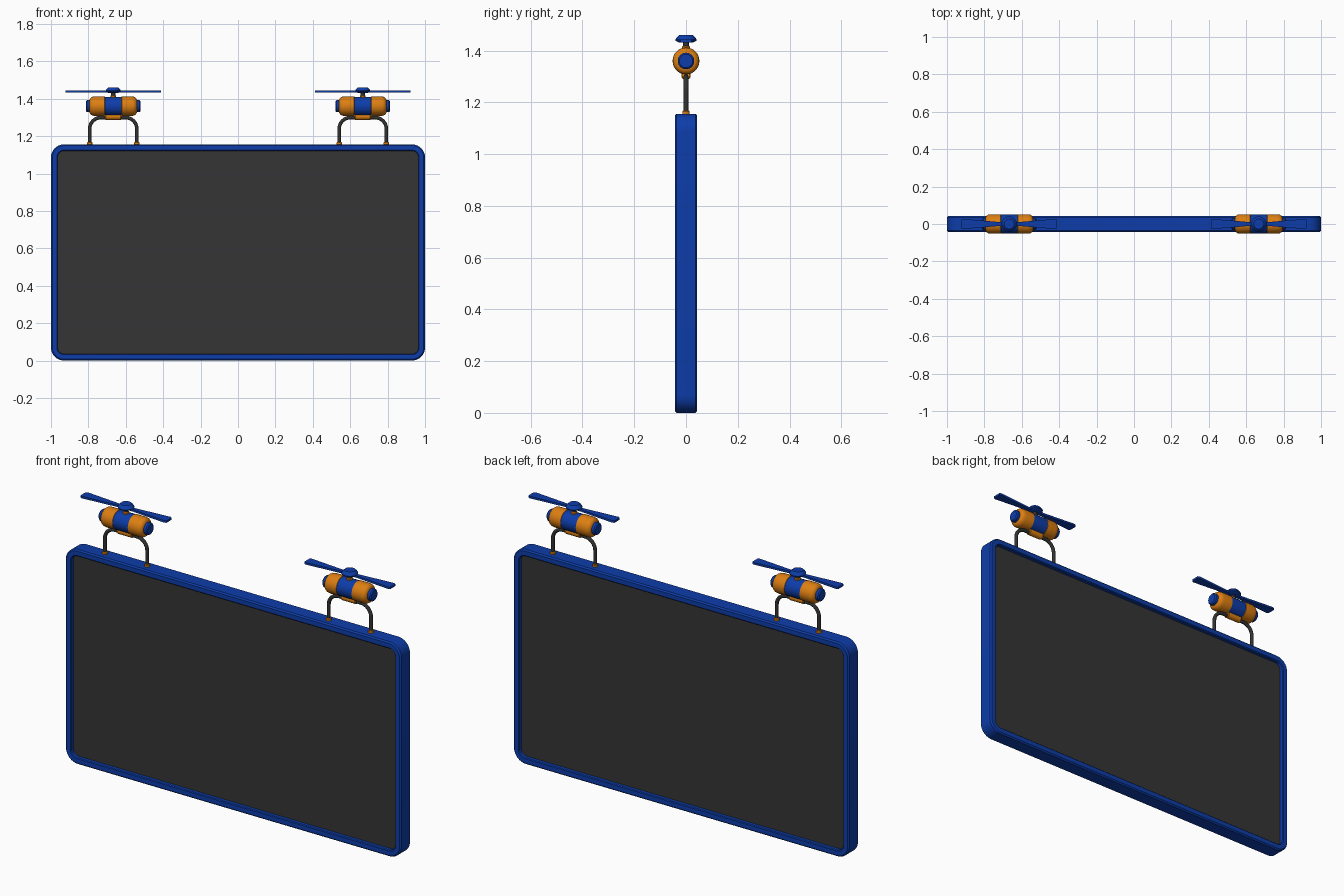
import bpy, bmesh, math
from mathutils import Matrix, Vector

if "Cube" in bpy.data.objects:
    bpy.data.objects.remove(bpy.data.objects["Cube"])


def material(name, rgb):
    m = bpy.data.materials.new(name)
    m.diffuse_color = (*rgb, 1)
    m.use_nodes = True
    m.node_tree.nodes["Principled BSDF"].inputs["Base Color"].default_value = m.diffuse_color
    return m


BLUE = material("blue", (0.004, 0.046, 0.40))
ORANGE = material("orange", (0.72, 0.21, 0.006))
SCREEN = material("screen_grey", (0.036, 0.036, 0.036))
METAL = material("dark_metal", (0.032, 0.032, 0.030))


def finish(name, bm, mats, rule=None, angle=35):
    bmesh.ops.recalc_face_normals(bm, faces=bm.faces)
    if rule:
        for f in bm.faces:
            f.material_index = rule(f.calc_center_median())
    me = bpy.data.meshes.new(name)
    bm.to_mesh(me)
    bm.free()
    for m in mats:
        me.materials.append(m)
    ob = bpy.data.objects.new(name, me)
    bpy.context.collection.objects.link(ob)
    bpy.ops.object.select_all(action='DESELECT')
    ob.select_set(True)
    bpy.context.view_layer.objects.active = ob
    bpy.ops.object.shade_smooth_by_angle(angle=math.radians(angle))
    return ob


def bridge(bm, rings, closed=False, caps=True):
    """Join rings of points with quads."""
    vs = [[bm.verts.new(p) for p in r] for r in rings]
    n = len(vs[0])
    pairs = list(zip(vs, vs[1:])) + ([(vs[-1], vs[0])] if closed else [])
    for a, b in pairs:
        for i in range(n):
            bm.faces.new((a[i], a[(i + 1) % n], b[(i + 1) % n], b[i]))
    if caps and not closed:
        bm.faces.new(vs[0])
        bm.faces.new(vs[-1])


def lathe(name, profile, origin, mats, along_x=False, rule=None, seg=24):
    """Revolve (radius, height) points about z, or about x."""
    bm = bmesh.new()
    bridge(bm, [[(r * math.cos(math.tau * i / seg), r * math.sin(math.tau * i / seg), h)
                 for i in range(seg)] for r, h in profile])
    if along_x:
        bm.transform(Matrix.Rotation(math.pi / 2, 4, 'Y'))
    ob = finish(name, bm, mats, rule)
    ob.location = origin
    return ob


def rounded_ring(inset, y, w=1.0, h=1.156, r=0.07, seg=8):
    """Rounded rectangle in the xz plane, shrunk by inset."""
    pts = []
    for k, (cx, cz) in enumerate([(w - r, h - r), (r - w, h - r), (r - w, r), (w - r, r)]):
        for i in range(seg + 1):
            a = math.pi / 2 * (k + i / seg)
            pts.append((cx + (r - inset) * math.cos(a), y, cz + (r - inset) * math.sin(a)))
    return pts


# Rounded frame, open on both sides
D = 0.043
bm = bmesh.new()
bridge(bm, [rounded_ring(i, y) for i, y in [
    (0, -D + .007), (.007, -D), (.031, -D), (.035, -D + .004),
    (.035, D - .004), (.031, D), (.007, D), (0, D - .007)]], closed=True)
finish("frame", bm, [BLUE])

# Recessed double-sided screen
bm = bmesh.new()
bridge(bm, [rounded_ring(.033, -.022), rounded_ring(.033, .022)])
finish("screen", bm, [SCREEN])


def bracket(name, cx):
    """Bent tube arch from the frame up to the rotor pod."""
    half, z0, z1, r, tube = .126, 1.14, 1.299, .06, .0095
    path = [(-half, z0)]
    path += [(-half + r - r * math.cos(a), z1 - r + r * math.sin(a))
             for a in [math.pi / 2 * i / 8 for i in range(9)]]
    path += [(-x, z) for x, z in reversed(path)]
    pts = [Vector((x, 0, z)) for x, z in path]
    rings = []
    for i, p in enumerate(pts):
        t = (pts[min(i + 1, len(pts) - 1)] - pts[max(i - 1, 0)]).normalized()
        side = Vector((-t.z, 0, t.x))
        rings.append([p + tube * (side * math.cos(a) + Vector((0, 1, 0)) * math.sin(a))
                      for a in [math.tau * k / 12 for k in range(12)]])
    bm = bmesh.new()
    bridge(bm, rings)
    finish(name, bm, [METAL]).location.x = cx


def blades(name, cx):
    """Two flat blades widening toward the tips."""
    bm = bmesh.new()
    for s in (-1, 1):
        outline = [(.02, -.010), (.05, -.010), (.245, -.027), (.256, -.022),
                   (.256, .022), (.245, .027), (.05, .010), (.02, .010)]
        bridge(bm, [[(s * x, y, z) for x, y in outline] for z in (1.432, 1.443)])
    finish(name, bm, [BLUE]).location.x = cx


for side, cx in (("left", -.667), ("right", .667)):
    # Rotor pod: orange barrel with blue middle band
    half = [(.050, .045), (.052, .046), (.052, .100), (.050, .112), (.045, .120), (.036, .126)]
    barrel = [(r, -x) for r, x in reversed(half)] + half
    lathe(side + "_pod", barrel, (cx, 0, 1.36), [ORANGE, BLUE], True,
          lambda c: 1 if abs(c.x) < .0452 else 0)
    # Blue end caps
    cap = [(.026, -.146), (.032, -.140), (.032, .140), (.026, .146)]
    lathe(side + "_end_caps", cap, (cx, 0, 1.36), [BLUE], True)
    # Clamp holding the pod on the bracket
    lathe(side + "_clamp", [(.015, -.043), (.018, -.040), (.018, .040), (.015, .043)],
          (cx, 0, 1.304), [ORANGE], True, seg=16)
    bracket(side + "_bracket", cx)
    # Collars at the bracket feet
    for foot, dx in (("outer", -.126), ("inner", .126)):
        lathe(f"{side}_{foot}_collar", [(.014, 1.15), (.014, 1.165), (.011, 1.169)],
              (cx + dx, 0, 0), [ORANGE], seg=16)
    # Mast, mast collar, blades and hub
    lathe(side + "_mast", [(.011, 1.40), (.011, 1.44)], (cx, 0, 0), [METAL], seg=16)
    lathe(side + "_mast_collar", [(.016, 1.40), (.016, 1.414), (.013, 1.418)],
          (cx, 0, 0), [ORANGE], seg=16)
    blades(side + "_blades", cx)
    lathe(side + "_hub", [(.026, 1.431), (.040, 1.438), (.041, 1.443), (.036, 1.451),
                          (.027, 1.460)], (cx, 0, 0), [BLUE])
